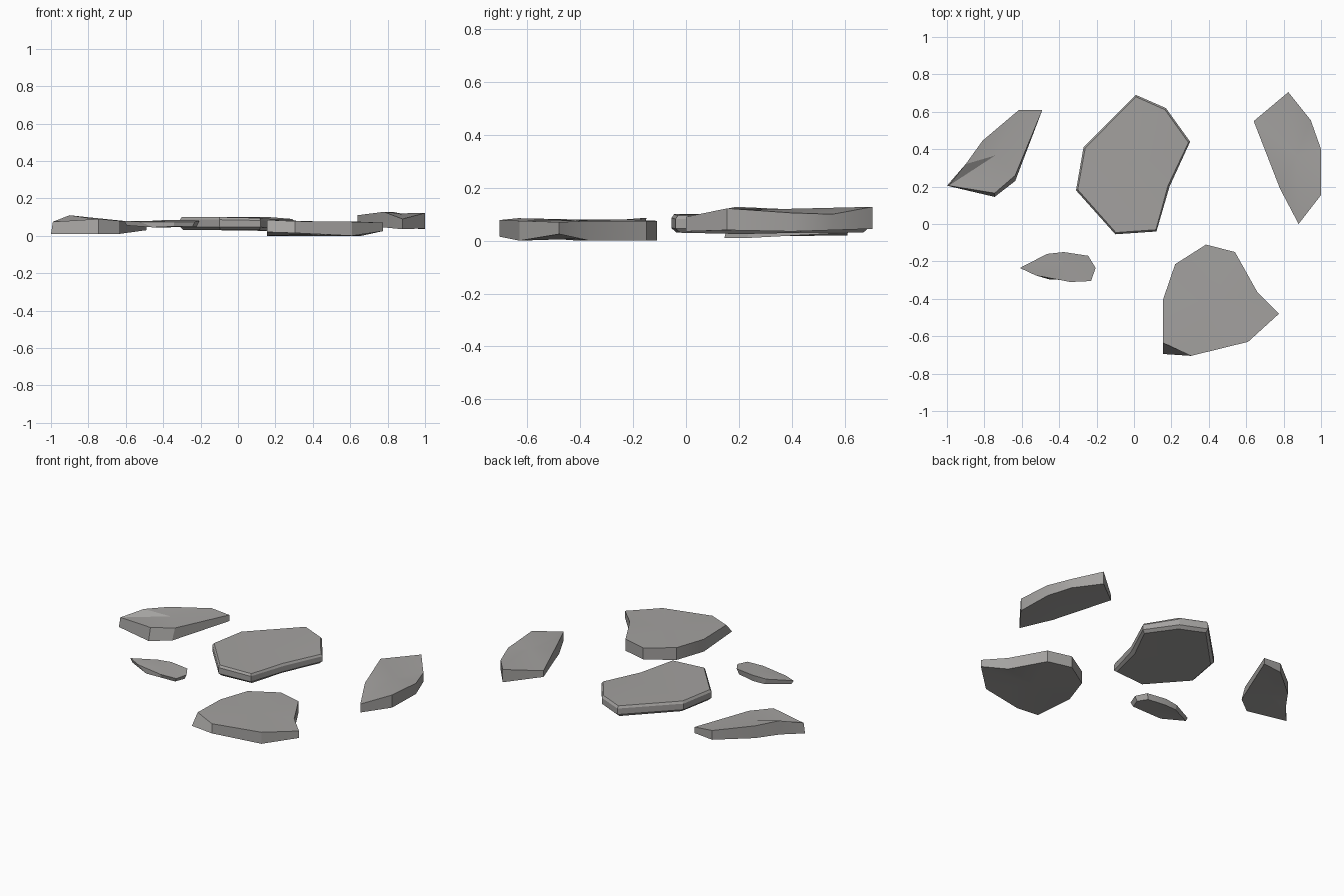
import bpy, bmesh
from mathutils import Vector

stone_grey = bpy.data.materials.new("stone_grey")
stone_grey.diffuse_color = (0.37, 0.36, 0.35, 1)


def stone(name, pts, top_in=0.0, bottom_in=0.0, rim=False, shift=None, crown=0.0):
    """Slab from an outline of (x, y, z_bottom, z_top); ends may be inset or shifted."""
    shift = shift or {}
    c = sum((Vector(p) for p in pts), Vector((0, 0, 0, 0))) / len(pts)
    bm = bmesh.new()

    def ring(inset, t, shifted=False):
        out = []
        for i, (x, y, zb, zt) in enumerate(pts):
            d = (Vector((c.x, c.y)) - Vector((x, y))).normalized() * inset
            sx, sy = shift.get(i, (0, 0)) if shifted else (0, 0)
            out.append(bm.verts.new((x + d.x + sx, y + d.y + sy, zb + (zt - zb) * t)))
        return out

    rings = [ring(bottom_in, 0)]
    if rim:
        rings += [ring(0, 0.25), ring(0, 0.8)]
    rings.append(ring(top_in, 1, True))
    n = len(pts)
    for a, b in zip(rings, rings[1:]):
        for i in range(n):
            j = (i + 1) % n
            bm.faces.new((a[i], a[j], b[j], b[i]))
    # fanned top and underside
    for r, z in ((rings[0], c.z), (rings[-1], c.w + crown)):
        m = bm.verts.new((c.x, c.y, z))
        for i in range(n):
            bm.faces.new((r[i], r[(i + 1) % n], m))
    bmesh.ops.recalc_face_normals(bm, faces=bm.faces)
    me = bpy.data.meshes.new(name)
    bm.to_mesh(me)
    bm.free()
    me.materials.append(stone_grey)
    ob = bpy.data.objects.new(name, me)
    bpy.context.collection.objects.link(ob)
    bpy.context.view_layer.objects.active = ob
    ob.select_set(True)
    bpy.ops.object.shade_smooth_by_angle(angle=0.4)
    ob.select_set(False)


# large middle stone with rounded rim
stone("middle_stone", [
    (0.01, 0.69, 0.03, 0.10), (0.17, 0.62, 0.03, 0.10), (0.30, 0.44, 0.03, 0.09),
    (0.19, 0.20, 0.025, 0.09), (0.12, -0.04, 0.03, 0.095), (-0.10, -0.055, 0.03, 0.10),
    (-0.31, 0.18, 0.03, 0.10), (-0.27, 0.41, 0.03, 0.10)],
    top_in=0.01, bottom_in=0.02, rim=True)

# left stone
stone("left_stone", [
    (-1.0, 0.205, 0.01, 0.075), (-0.90, 0.32, 0.02, 0.11), (-0.81, 0.445, 0.02, 0.10),
    (-0.615, 0.61, 0.02, 0.08), (-0.49, 0.61, 0.03, 0.07), (-0.635, 0.23, 0.01, 0.08),
    (-0.745, 0.145, 0.01, 0.09)],
    shift={0: (0.01, 0.0), 5: (0.0, 0.03), 6: (0.0, 0.02)})

# small stone
stone("small_stone", [
    (-0.61, -0.235, 0.055, 0.08), (-0.465, -0.15, 0.045, 0.08), (-0.375, -0.14, 0.045, 0.085),
    (-0.245, -0.17, 0.05, 0.085), (-0.205, -0.235, 0.05, 0.08), (-0.23, -0.305, 0.05, 0.075),
    (-0.34, -0.315, 0.05, 0.075), (-0.465, -0.305, 0.045, 0.075)],
    bottom_in=0.015, shift={1: (0, -0.01), 2: (0, -0.01), 6: (0, 0.005), 7: (-0.06, 0.03)})

# front stone
stone("front_stone", [
    (0.155, -0.405, 0.0, 0.08), (0.22, -0.215, 0.0, 0.08), (0.385, -0.11, 0.0, 0.075),
    (0.54, -0.15, 0.0, 0.075), (0.66, -0.365, 0.0, 0.075), (0.775, -0.48, 0.025, 0.07),
    (0.61, -0.63, 0.0, 0.075), (0.305, -0.705, 0.015, 0.078), (0.155, -0.695, 0.02, 0.085)],
    shift={8: (0.0, 0.06)})

# right stone
stone("right_stone", [
    (0.825, 0.705, 0.045, 0.128), (0.945, 0.555, 0.04, 0.10), (1.0, 0.40, 0.035, 0.105),
    (1.0, 0.155, 0.04, 0.122), (0.88, 0.0, 0.035, 0.09), (0.78, 0.19, 0.045, 0.128),
    (0.64, 0.55, 0.07, 0.11)], crown=0.008)
